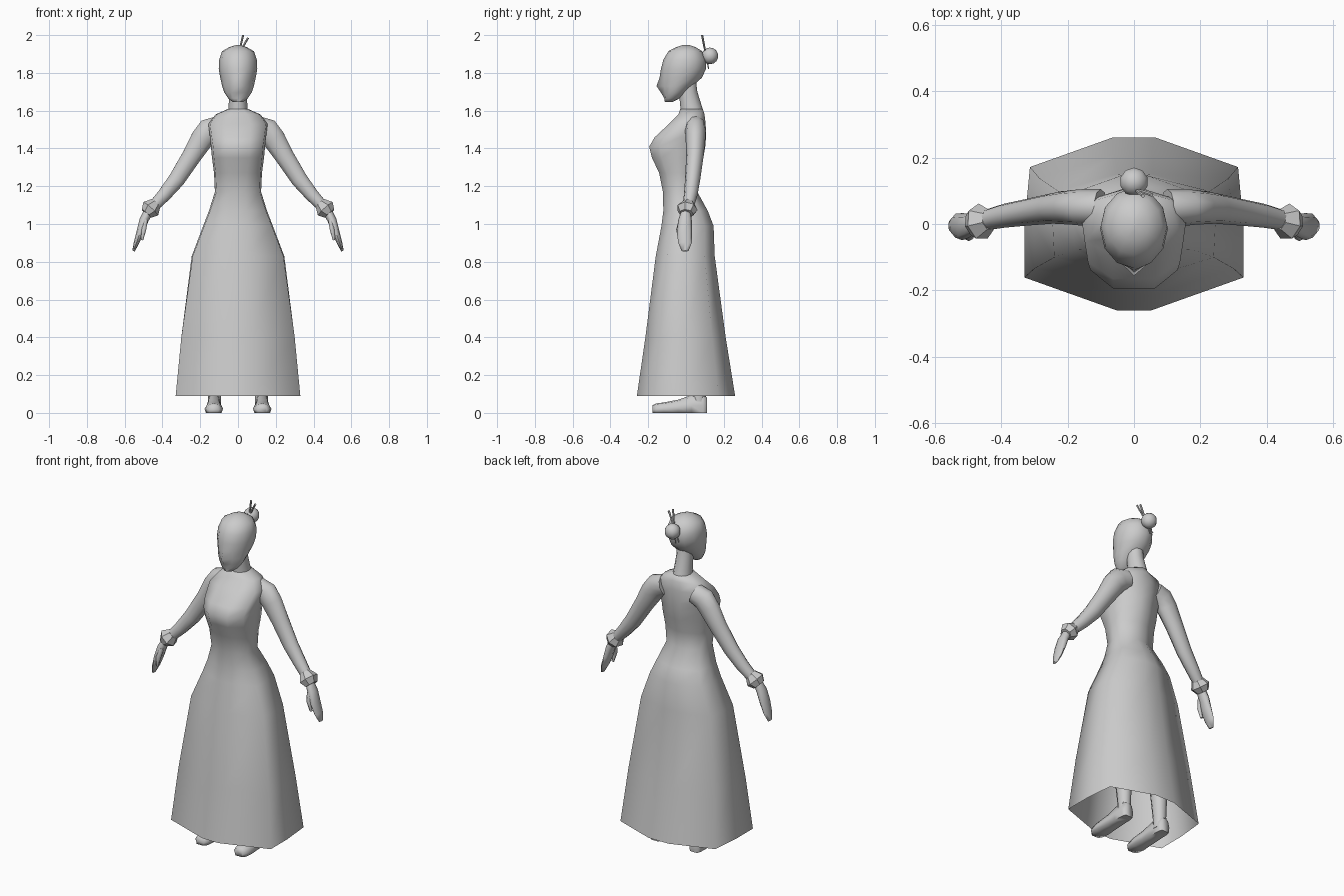
import bpy, math
from mathutils import Vector

cube = bpy.data.objects.get("Cube")
if cube:
    bpy.data.objects.remove(cube)

grey = bpy.data.materials.new("plain grey")
grey.use_nodes = True
COLOUR = (0.6, 0.6, 0.6, 1)
grey.diffuse_color = COLOUR
grey.node_tree.nodes["Principled BSDF"].inputs["Base Color"].default_value = COLOUR


def finish(obj, angle=80):
    obj.data.materials.append(grey)
    bpy.ops.object.select_all(action="DESELECT")
    obj.select_set(True)
    bpy.context.view_layer.objects.active = obj
    bpy.ops.object.shade_smooth_by_angle(angle=math.radians(angle))


def loft(name, rings, cap_start=True, cap_end=True, angle=80):
    """Skin a list of rings, each ring running counter-clockwise about the path."""
    n = len(rings[0])
    faces = [(r * n + i, r * n + (i + 1) % n, (r + 1) * n + (i + 1) % n, (r + 1) * n + i)
             for r in range(len(rings) - 1) for i in range(n)]
    if cap_start:
        faces.append(tuple(reversed(range(n))))
    if cap_end:
        faces.append(tuple(range((len(rings) - 1) * n, len(rings) * n)))
    mesh = bpy.data.meshes.new(name)
    mesh.from_pydata([p for ring in rings for p in ring], [], faces)
    obj = bpy.data.objects.new(name, mesh)
    bpy.context.collection.objects.link(obj)
    finish(obj, angle)
    return obj


def oval(z, w, front, back, n=12, x=0):
    """Horizontal oval ring starting at the front middle."""
    c, d = (front + back) / 2, (back - front) / 2
    return [(x + w * math.sin(2 * math.pi * i / n), c - d * math.cos(2 * math.pi * i / n), z)
            for i in range(n)]


def tube(name, stations, n=10, angle=80):
    """Limb along (x, y, z, half depth in y, half thickness) stations."""
    pts = [Vector(s[:3]) for s in stations]
    rings = []
    for k, s in enumerate(stations):
        d = (pts[min(k + 1, len(pts) - 1)] - pts[max(k - 1, 0)]).normalized()
        v = d.cross(Vector((0, 1, 0))).normalized()
        u = v.cross(d)
        rings.append([pts[k] + u * s[3] * math.cos(t) - v * s[4] * math.sin(t)
                      for t in (-2 * math.pi * i / n for i in range(n))])
    return loft(name, rings, angle=angle)


def mirrored(obj, name):
    obj.name = "left_" + name
    twin = obj.copy()
    twin.data = obj.data.copy()
    twin.name = "right_" + name
    for v in twin.data.vertices:
        v.co.x = -v.co.x
    twin.data.flip_normals()
    bpy.context.collection.objects.link(twin)


# Dress: z, half width, front y, back y, front panel share, corner share
def dress_ring(z, w, front, back, panel, corner):
    c, d = (front + back) / 2, (back - front) / 2
    half = [(panel * w, front), (corner * w, c - 0.62 * d), (w * (1 + corner) / 2, c),
            (0.95 * corner * w, c + 0.66 * d), (0.2 * w, back)]
    return [(x, y, z) for x, y in half] + [(-x, y, z) for x, y in reversed(half)]


loft("dress", [dress_ring(*r) for r in (
    (0.09, 0.33, -0.26, 0.26, 0.16, 1),
    (0.40, 0.30, -0.215, 0.21, 0.18, 1),
    (0.83, 0.25, -0.16, 0.152, 0.2, 0.96),
    (0.99, 0.19, -0.13, 0.146, 0.25, 0.94),
    (1.07, 0.16, -0.12, 0.115, 0.28, 0.92),
    (1.17, 0.13, -0.122, 0.06, 0.3, 0.88),
    (1.27, 0.135, -0.142, 0.07, 0.35, 0.88),
    (1.35, 0.148, -0.18, 0.092, 0.4, 0.86),
    (1.41, 0.155, -0.195, 0.102, 0.4, 0.85),
    (1.46, 0.158, -0.165, 0.106, 0.4, 0.88),
    (1.53, 0.165, -0.09, 0.104, 0.4, 0.9),
    (1.58, 0.125, -0.04, 0.098, 0.4, 0.9),
    (1.61, 0.055, -0.03, 0.088, 0.4, 0.85))], cap_start=False)

# Neck and head
loft("neck", [oval(1.56, 0.058, -0.03, 0.1), oval(1.62, 0.05, -0.03, 0.085),
              oval(1.70, 0.046, -0.038, 0.06), oval(1.78, 0.046, -0.04, 0.05)])
head_rings = [oval(*r) for r in (
    (1.645, 0.026, -0.112, -0.072), (1.665, 0.052, -0.115, -0.035),
    (1.695, 0.072, -0.12, 0.0), (1.73, 0.084, -0.126, 0.035),
    (1.775, 0.094, -0.13, 0.085), (1.82, 0.102, -0.133, 0.105),
    (1.87, 0.1, -0.12, 0.108), (1.915, 0.084, -0.093, 0.085),
    (1.937, 0.045, -0.05, 0.05), (1.947, 0.012, -0.02, 0.02))]
for level, reach in ((2, 0.012), (3, 0.03), (4, 0.01)):
    x, y, z = head_rings[level][0]
    head_rings[level][0] = (x, y - reach, z)
loft("head", head_rings)

# Hair bun and two hair sticks
bpy.ops.mesh.primitive_uv_sphere_add(segments=10, ring_count=7, radius=0.044,
                                     location=(0, 0.127, 1.89))
bun = bpy.context.object
bun.name = "hair_bun"
finish(bun)
for name, top, foot in (("hair_stick_a", (0.027, 0.085, 2.0), (-0.015, 0.12, 1.82)),
                        ("hair_stick_b", (0.053, 0.088, 1.985), (-0.035, 0.118, 1.83))):
    a, b = Vector(top), Vector(foot)
    bpy.ops.mesh.primitive_cone_add(vertices=6, radius1=0.003, radius2=0.006,
                                    depth=(a - b).length, location=(a + b) / 2)
    stick = bpy.context.object
    stick.name = name
    stick.rotation_euler = (a - b).to_track_quat("Z", "Y").to_euler()
    finish(stick, 40)

# Sleeved arm, flared cuff and hand
mirrored(tube("arm", [
    (0.10, 0.05, 1.515, 0.055, 0.06), (0.155, 0.05, 1.495, 0.055, 0.068),
    (0.19, 0.05, 1.45, 0.052, 0.064), (0.245, 0.047, 1.36, 0.046, 0.053),
    (0.325, 0.035, 1.235, 0.04, 0.046), (0.39, 0.025, 1.155, 0.036, 0.038),
    (0.455, 0.01, 1.085, 0.03, 0.03)]), "arm")
mirrored(tube("cuff", [
    (0.435, 0.012, 1.11, 0.032, 0.032), (0.463, 0.006, 1.08, 0.056, 0.054),
    (0.485, 0.002, 1.055, 0.038, 0.034)], n=7, angle=30), "cuff")
mirrored(tube("hand", [
    (0.475, 0.0, 1.065, 0.025, 0.024), (0.498, -0.005, 1.02, 0.036, 0.024),
    (0.517, -0.008, 0.96, 0.041, 0.02), (0.538, -0.005, 0.90, 0.036, 0.014),
    (0.553, -0.005, 0.857, 0.018, 0.007)], n=8), "hand")
mirrored(tube("thumb", [
    (0.49, -0.025, 1.02, 0.014, 0.014), (0.498, -0.04, 0.97, 0.012, 0.014),
    (0.508, -0.035, 0.915, 0.007, 0.007)], n=6), "thumb")

# Leg and foot under the skirt
mirrored(loft("leg", [oval(*r, n=10, x=0.125) for r in (
    (0.03, 0.036, 0.03, 0.108), (0.10, 0.036, 0.028, 0.105), (0.25, 0.045, 0.01, 0.11),
    (0.40, 0.055, -0.02, 0.11), (0.60, 0.065, -0.05, 0.1))]), "leg")


def foot_ring(y, w, top):
    return [(0.128 + x * w, y, z * top) for x, z in
            ((-0.85, 0), (0.85, 0), (1, 0.4), (0.65, 0.9), (0, 1), (-0.65, 0.9), (-1, 0.4))][::-1]


mirrored(loft("foot", [foot_ring(*r) for r in (
    (0.112, 0.028, 0.08), (0.09, 0.036, 0.1), (0.03, 0.038, 0.095),
    (-0.04, 0.043, 0.07), (-0.12, 0.049, 0.055), (-0.16, 0.042, 0.05),
    (-0.177, 0.025, 0.04))][::-1]), "foot")
